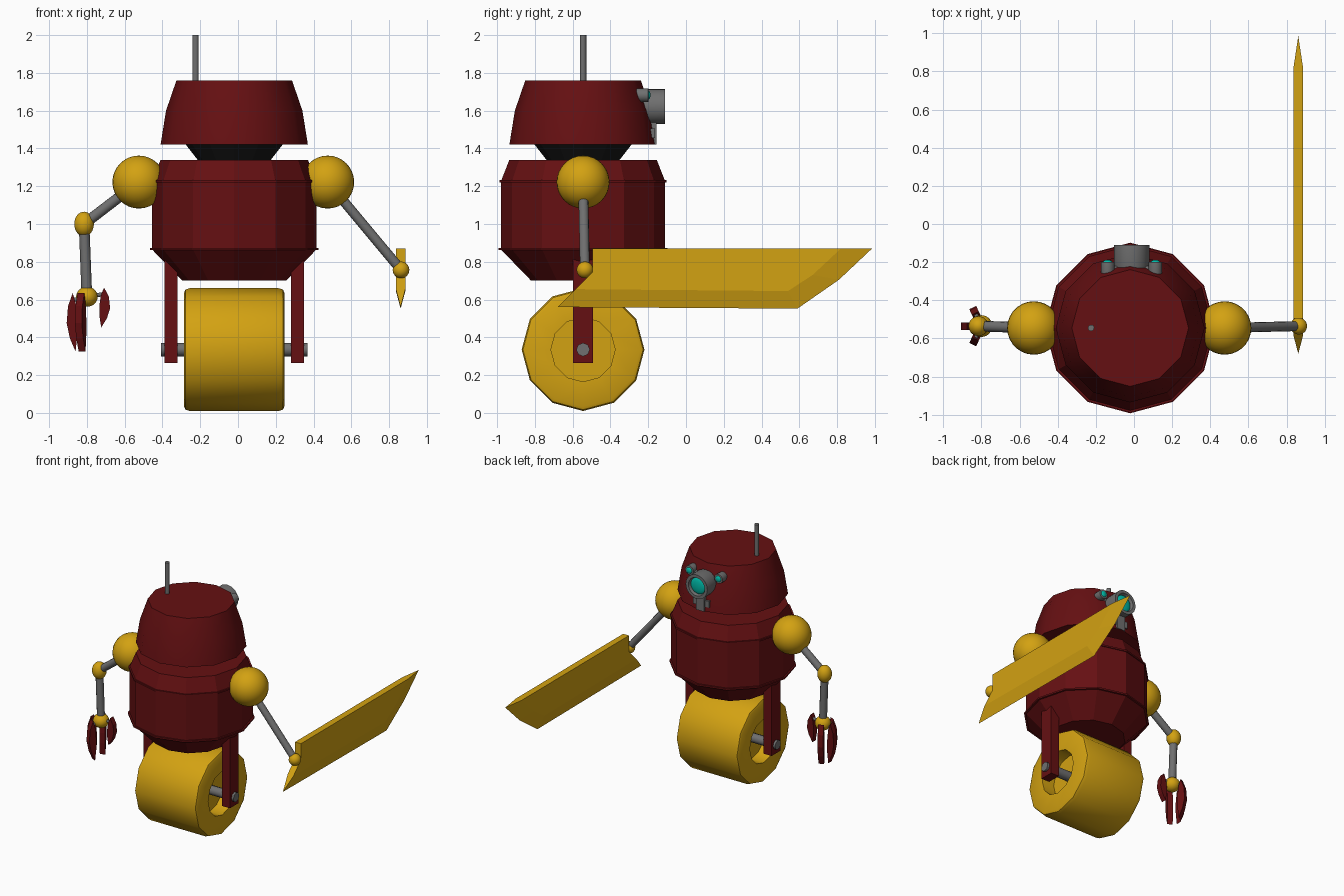
import bpy, bmesh, math
from mathutils import Vector, Matrix

cube = bpy.data.objects.get("Cube")
if cube:
    bpy.data.objects.remove(cube, do_unlink=True)


def material(name, rgb):
    m = bpy.data.materials.new(name)
    m.use_nodes = True
    m.diffuse_color = (*rgb, 1)
    m.node_tree.nodes["Principled BSDF"].inputs["Base Color"].default_value = (*rgb, 1)
    return m


RED = material("dark red", (0.13, 0.005, 0.006))
YELLOW = material("golden yellow", (0.65, 0.36, 0.006))
GREY = material("steel grey", (0.16, 0.16, 0.16))
BLACK = material("black", (0.008, 0.008, 0.008))
TEAL = material("teal lens", (0.0, 0.5, 0.4))

CX, CY = -0.02, -0.545
X, Y, Z = Vector((1, 0, 0)), Vector((0, 1, 0)), Vector((0, 0, 1))


def finish(name, bm, mat, smooth=None):
    bmesh.ops.recalc_face_normals(bm, faces=bm.faces)
    mesh = bpy.data.meshes.new(name)
    bm.to_mesh(mesh)
    bm.free()
    mesh.materials.append(mat)
    ob = bpy.data.objects.new(name, mesh)
    bpy.context.collection.objects.link(ob)
    if smooth:
        bpy.ops.object.select_all(action="DESELECT")
        ob.select_set(True)
        bpy.context.view_layer.objects.active = ob
        bpy.ops.object.shade_smooth_by_angle(angle=math.radians(smooth))
    return ob


def lathe(name, profile, mat, base, axis=Z, sides=12, smooth=None):
    """Turn (radius, height) pairs around an axis and cap both ends."""
    bm = bmesh.new()
    rings = []
    for r, h in profile:
        angles = [math.tau * i / sides for i in range(sides)]
        rings.append([bm.verts.new((r * math.cos(a), r * math.sin(a), h)) for a in angles])
    for low, high in zip(rings, rings[1:]):
        for i in range(sides):
            j = (i + 1) % sides
            bm.faces.new((low[i], low[j], high[j], high[i]))
    bm.faces.new(rings[0])
    bm.faces.new(rings[-1])
    turn = Z.rotation_difference(Vector(axis)).to_matrix().to_4x4()
    bm.transform(Matrix.Translation(base) @ turn)
    return finish(name, bm, mat, smooth)


def rod(name, a, b, r, mat=GREY, sides=12):
    a, b = Vector(a), Vector(b)
    return lathe(name, [(r, 0), (r, (b - a).length)], mat, a, (b - a).normalized(), sides, 50)


def ball(name, center, size, mat=YELLOW):
    bm = bmesh.new()
    bmesh.ops.create_uvsphere(bm, u_segments=28, v_segments=16, radius=1)
    bm.transform(Matrix.Translation(center) @ Matrix.Diagonal((*size, 1)))
    return finish(name, bm, mat, 60)


def box(name, low, high, mat):
    bm = bmesh.new()
    bmesh.ops.create_cube(bm, size=1)
    low, high = Vector(low), Vector(high)
    bm.transform(Matrix.Translation((low + high) / 2) @ Matrix.Diagonal((*(high - low), 1)))
    return finish(name, bm, mat)


# Torso with thin flanges, neck, head and antenna
core = (CX, CY, 0)
lathe("torso", [(0.275, 0.70), (0.435, 0.865), (0.435, 1.225), (0.39, 1.34)], RED, core)
for name, z, r in (("lower_flange", 0.868, 0.447), ("upper_flange", 1.226, 0.443)):
    lathe(name, [(r, z - 0.006), (r, z + 0.006)], RED, core)
lathe("neck", [(0.19, 1.335), (0.26, 1.425)], BLACK, core)
lathe("head", [(0.39, 1.42), (0.361, 1.6), (0.306, 1.76)], RED, core, smooth=35)
rod("antenna", (-0.225, CY, 1.74), (-0.225, CY, 2.0), 0.017)

# Main eye, side eyes and jaw plates on the head
EX, EZ = -0.013, 1.622
lathe("eye_housing", [(0.075, -0.27), (0.093, -0.215), (0.093, -0.11), (0.07, -0.11), (0.062, -0.135)],
      GREY, (EX, 0, EZ), Y, 24, 40)
ball("eye_lens", (EX, -0.135, EZ), (0.064, 0.018, 0.064), TEAL)
for side, name in ((1, "left"), (-1, "right")):
    ex = EX + side * 0.125
    lathe(name + "_small_eye", [(0.025, -0.29), (0.036, -0.255), (0.036, -0.2), (0.024, -0.198)],
          GREY, (ex, 0, 1.682), Y, 16, 40)
    ball(name + "_small_lens", (ex, -0.2, 1.682), (0.024, 0.012, 0.024), TEAL)
    rod(name + "_eye_bracket", (EX, -0.235, EZ), (ex, -0.235, 1.682), 0.016)
    box(name + "_jaw_plate", (EX + side * 0.037 - 0.03, -0.235, 1.455),
        (EX + side * 0.037 + 0.03, -0.165, 1.505), GREY)
box("jaw_stem", (EX - 0.035, -0.25, 1.42), (EX + 0.035, -0.155, 1.545), GREY)

# Wheel with a recessed hub on each side
half = [(0.17, 0.16), (0.17, 0.265), (0.302, 0.265), (0.318, 0.258), (0.325, 0.235)]
wheel_profile = [(r, -h) for r, h in half] + [(r, h) for r, h in reversed(half)]
lathe("wheel", wheel_profile, YELLOW, (CX, CY, 0.335), X, 12, 35)
rod("axle", (-0.407, CY, 0.335), (0.367, CY, 0.335), 0.036, sides=8)
for side, name in ((1, "left"), (-1, "right")):
    box(name + "_wheel_strut", (CX + side * 0.30, CY - 0.053, 0.265),
        (CX + side * 0.37, CY + 0.053, 0.86), RED)
    ball(name + "_shoulder", (CX - 0.005 + side * 0.5, CY, 1.222), (0.14, 0.14, 0.14))

# Right arm
elbow, wrist = Vector((-0.815, -0.535, 1.0)), Vector((-0.8, -0.535, 0.615))
rod("right_upper_arm", (-0.525, CY, 1.222), elbow, 0.028)
ball("right_elbow", elbow, (0.052, 0.052, 0.065))
rod("right_forearm", elbow, wrist, 0.028)
ball("right_wrist", wrist, (0.057, 0.057, 0.053))


def claw(name, angle, scale, shift, lift):
    """Extruded crescent hanging from the wrist."""
    outline = [(0.075, 0.02), (0.1, -0.05), (0.107, -0.14), (0.09, -0.22), (0.06, -0.29),
               (0.05, -0.2), (0.05, -0.12), (0.058, -0.04)]
    bm = bmesh.new()
    face = bm.faces.new([bm.verts.new((r + shift, -0.02, z * scale + lift)) for r, z in outline])
    extruded = bmesh.ops.extrude_face_region(bm, geom=[face])["geom"]
    bmesh.ops.translate(bm, vec=(0, 0.04, 0), verts=[v for v in extruded if isinstance(v, bmesh.types.BMVert)])
    turn = Matrix.Rotation(math.radians(angle), 4, "Z")
    bm.transform(Matrix.Translation(wrist) @ turn)
    finish(name, bm, RED)
    reach = turn @ Vector((0.08 + shift, 0, lift - 0.02))
    rod(name + "_link", wrist, wrist + reach, 0.011)


claw("outer_claw", 180, 1.0, 0, 0)
claw("front_claw", -115, 1.0, 0, 0)
claw("back_claw", 115, 1.0, 0, 0)
claw("thumb_claw", 0, 0.68, 0.016, 0.035)

# Left arm
hand = Vector((0.863, -0.535, 0.757))
rod("left_arm", (0.475, CY, 1.222), hand, 0.026)
ball("left_wrist", hand, (0.044, 0.044, 0.044))

# Blade: thick spine face narrowing to a sharp lower edge and tip
BX, THICK = 0.861, 0.025
spine = [(-0.495, 0.87), (-0.495, 0.745), (-0.585, 0.655), (0.54, 0.645), (0.67, 0.73), (0.82, 0.87)]
edge = [(-0.68, 0.56), (0.59, 0.552), (0.81, 0.705), (0.985, 0.87)]
bm = bmesh.new()
sharp = [bm.verts.new((BX, y, z)) for y, z in edge]
sides = [[bm.verts.new((BX + s * THICK, y, z)) for y, z in spine] for s in (-1, 1)]
for flat in sides:
    bm.faces.new(flat)
    for i in range(3):
        bm.faces.new((flat[i + 2], flat[i + 3], sharp[i + 1], sharp[i]))
a, b = sides
bm.faces.new((a[0], a[1], b[1], b[0]))
bm.faces.new((a[1], a[2], b[2], b[1]))
bm.faces.new((a[2], sharp[0], b[2]))
bm.faces.new((a[0], b[0], b[5], sharp[3], a[5]))
finish("blade", bm, YELLOW)
